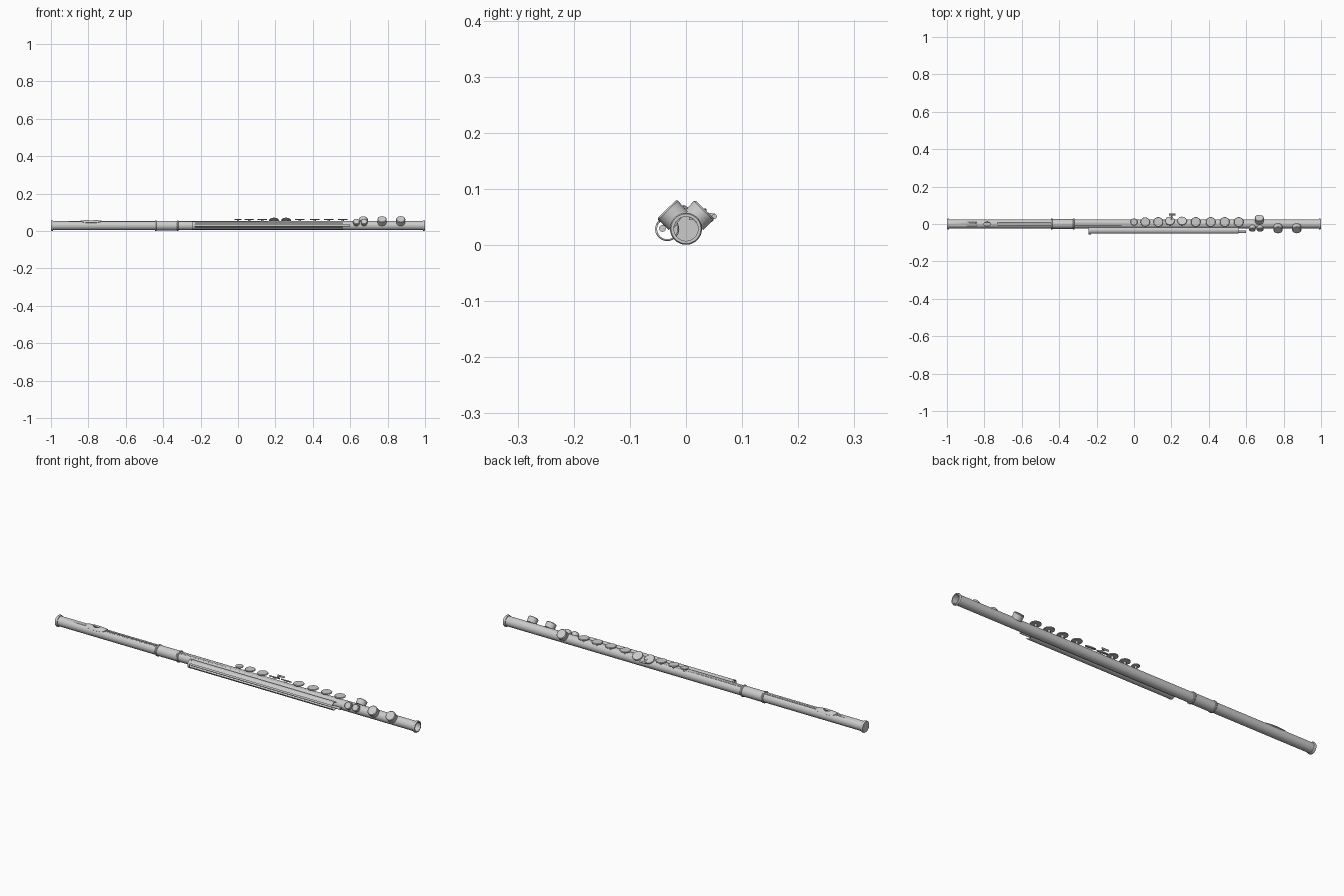
import bpy, bmesh, math
from mathutils import Vector, Matrix

if "Cube" in bpy.data.objects:
    bpy.data.objects.remove(bpy.data.objects["Cube"])

ZC = 0.029          # height of the bore axis
AXIS = Vector((0, 0, ZC))


def finish(name, bm):
    bmesh.ops.recalc_face_normals(bm, faces=bm.faces)
    me = bpy.data.meshes.new(name)
    bm.to_mesh(me)
    bm.free()
    ob = bpy.data.objects.new(name, me)
    bpy.context.collection.objects.link(ob)
    bpy.ops.object.select_all(action='DESELECT')
    ob.select_set(True)
    bpy.context.view_layer.objects.active = ob
    bpy.ops.object.shade_smooth_by_angle(angle=math.radians(35))
    return ob


def lathe(name, profile, origin, axis, seg=40, closed=False):
    """Revolve (distance, radius) points about an axis."""
    bm = bmesh.new()
    rot = Vector((0, 0, 1)).rotation_difference(Vector(axis)).to_matrix()
    rings = []
    for d, r in profile:
        n = 1 if r == 0 else seg
        rings.append([bm.verts.new(Vector(origin) + rot @ Vector(
            (r * math.cos(2 * math.pi * i / seg), r * math.sin(2 * math.pi * i / seg), d)))
            for i in range(n)])
    pairs = list(zip(rings, rings[1:])) + ([(rings[-1], rings[0])] if closed else [])
    for a, b in pairs:
        for i in range(seg):
            j = (i + 1) % seg
            vs = [a[i % len(a)], a[j % len(a)], b[j % len(b)], b[i % len(b)]]
            bm.faces.new(list(dict.fromkeys(vs)))
    return finish(name, bm)


def rod(name, p, q, r, seg=20):
    p, q = Vector(p), Vector(q)
    return lathe(name, [(0, 0), (0, r), ((q - p).length, r), ((q - p).length, 0)], p, q - p, seg)


# Hollow body, closed at the head end
body = lathe("body_tube", [(-1, 0), (-1, .024), (1, .024), (1, .0215), (-.98, .0215), (-.98, 0)],
             AXIS, (1, 0, 0), 48)

# Embouchure hole cut through the tube
bm = bmesh.new()
bmesh.ops.create_cone(bm, cap_ends=True, segments=32, radius1=1, radius2=1, depth=.04,
                      matrix=Matrix.Translation((-.785, 0, .055)) @ Matrix.Diagonal((.018, .012, 1, 1)))
cutter = finish("hole_cutter", bm)
cutter.hide_render = True
mod = body.modifiers.new("hole", 'BOOLEAN')
mod.operation = 'DIFFERENCE'
mod.object = cutter
bpy.ops.object.select_all(action='DESELECT')
bpy.context.view_layer.objects.active = body
body.select_set(True)
bpy.ops.object.modifier_apply(modifier="hole")
bpy.data.objects.remove(cutter)

# Lip plate wrapped over the tube, with a chimney around the hole
bm = bmesh.new()
N, rings = 48, []
for s, r in [(0, .0215), (0, .030), (.25, .0295), (.5, .0285), (.75, .0275), (1, .0265), (1, .0235)]:
    ring = []
    for i in range(N):
        t = 2 * math.pi * i / N
        c, n = math.cos(t), math.sin(t)
        c2, n2 = [math.copysign(abs(v) ** .7, v) for v in (c, n)]
        x = (1 - s) * .018 * c + s * .056 * c2
        a = (1 - s) * .42 * n + s * .95 * n2
        ring.append(bm.verts.new((-.785 + x, r * math.sin(a), ZC + r * math.cos(a))))
    rings.append(ring)
for a, b in zip(rings, rings[1:]):
    for i in range(N):
        j = (i + 1) % N
        bm.faces.new((a[i], a[j], b[j], b[i]))
finish("lip_plate", bm)

# Joint barrel and decorative rings
lathe("joint_barrel", [(-.44, .0235), (-.44, .0255), (-.32, .0255), (-.32, .0235)], AXIS, (1, 0, 0), 48)
for i, (x, w) in enumerate([(-.994, .006), (-.44, .005), (-.322, .005), (.994, .006)]):
    lathe(f"ring_{i + 1}", [(x - w, .0225), (x - w, .0265), (x - w / 2, .0285), (x + w / 2, .0285),
                            (x + w, .0265), (x + w, .0225)], AXIS, (1, 0, 0), 48, True)

# Slotted key tube along the front, with end collar and inner rod
TY, TZ = -.0335, .0285
bm = bmesh.new()
prof = []
M = 36
for r, order in ((.0205, range(M + 1)), (.018, range(M, -1, -1))):
    for i in order:
        a = math.pi + .45 + (2 * math.pi - .9) * i / M
        prof.append((TY + r * math.cos(a), TZ + r * math.sin(a)))
ends = [[bm.verts.new((x, y, z)) for y, z in prof] for x in (-.24, .56)]
K = len(prof)
for i in range(K):
    j = (i + 1) % K
    bm.faces.new((ends[0][i], ends[0][j], ends[1][j], ends[1][i]))
for e in ends:
    for i in range(M):
        bm.faces.new((e[i], e[i + 1], e[K - 2 - i], e[K - 1 - i]))
finish("key_tube", bm)
lathe("key_tube_collar", [(-.243, .018), (-.243, .0215), (-.231, .0215), (-.231, .018)],
      (0, TY, TZ), (1, 0, 0), 40, True)
rod("key_rod", (-.235, -.042, .0295), (.60, -.042, .0295), .006)


def key(name, x, angle, r, low, top):
    """Key cup on a stem; angle is measured from straight up toward +y."""
    a = math.radians(angle)
    d = Vector((0, math.sin(a), math.cos(a)))
    e = min(.003, (top - low) / 3)
    lathe(name, [(low, 0), (low, r - .001), (top - e, r), (top, r - e), (top, 0)],
          Vector((x, 0, ZC)), d, 32)
    if low > .024:
        rod(name + "_stem", AXIS + Vector((x, 0, 0)) + d * .022,
            AXIS + Vector((x, 0, 0)) + d * (low + .001), .007)


# Flat keys in a row on top, two of them tilted to the back
for i, (x, r) in enumerate([(0, .019), (.06, .025), (.13, .026), (.33, .026),
                            (.41, .026), (.485, .026), (.56, .026)]):
    n = f"top_key_{i + 1}"
    lathe(n, [(.060, 0), (.060, r - .001), (.063, r), (.0655, r - .002), (.0655, 0)],
          (x, .011, 0), (0, 0, 1), 32)
    rod(n + "_stem", (x, .011, .045), (x, .011, .061), .006)
for i, (x, r) in enumerate([(.192, .026), (.257, .026)]):
    key(f"tilted_key_{i + 1}", x, 30, r, .029, .035)

# Deep side cups on the foot
key("back_cup", .67, 44, .0245, .020, .048)
key("front_cup_1", .77, -44, .0245, .020, .049)
key("front_cup_2", .87, -44, .0245, .020, .049)
key("small_front_cup_1", .633, -55, .018, .018, .040)
key("small_front_cup_2", .674, -55, .018, .018, .040)

# Thumb lever on the back
rod("lever_arm", (.203, .022, .056), (.203, .051, .052), .004)
rod("lever_touch", (.186, .0505, .051), (.222, .0505, .051), .0045)
